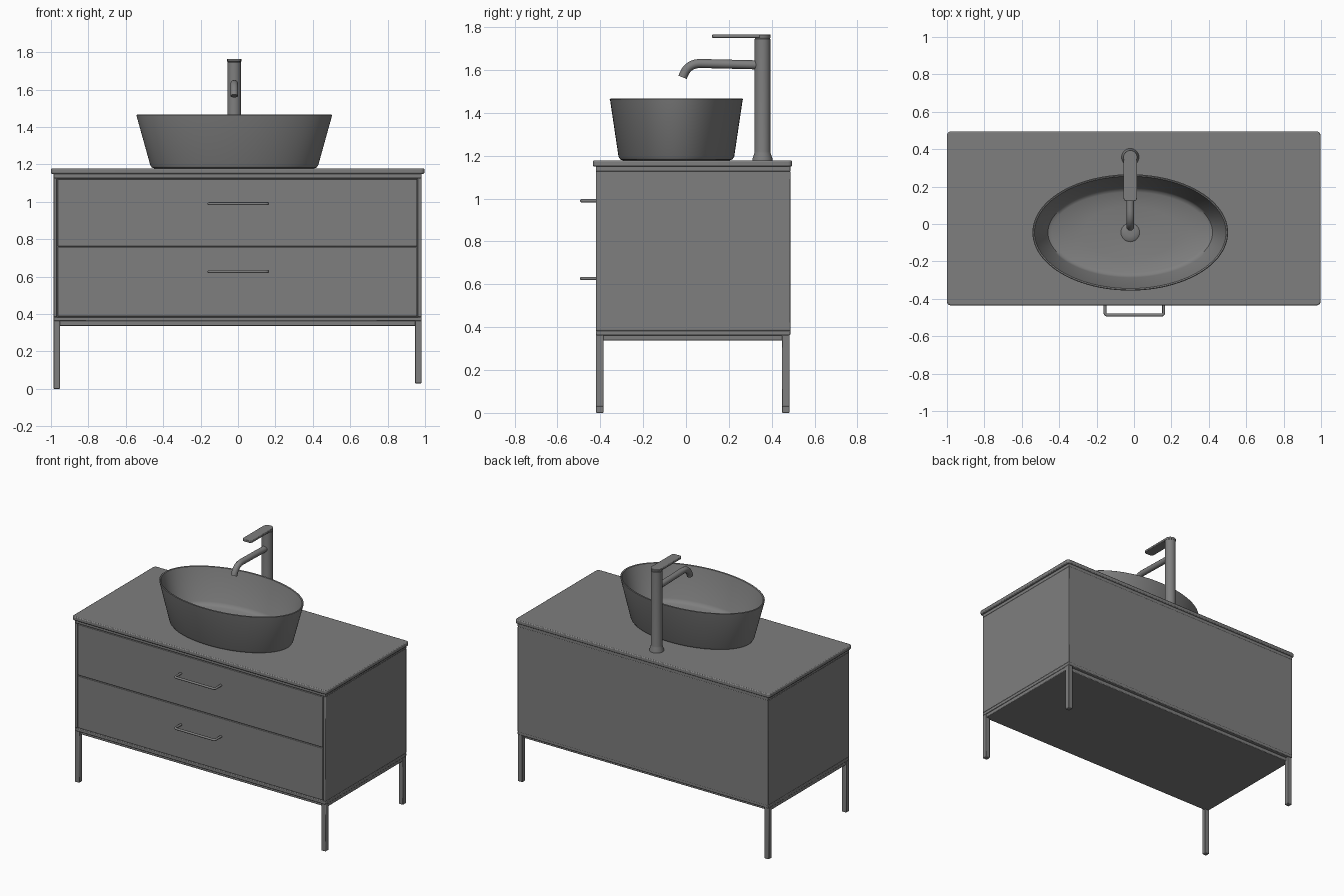
import bpy, bmesh, math
from mathutils import Vector

cube = bpy.data.objects.get("Cube")
if cube:
    bpy.data.objects.remove(cube, do_unlink=True)

GREY = (0.21, 0.21, 0.21, 1)
grey = bpy.data.materials.new("mid grey")
grey.use_nodes = True
grey.diffuse_color = GREY
grey.node_tree.nodes["Principled BSDF"].inputs["Base Color"].default_value = GREY


def finish(ob, bevel=0, segments=2):
    """Colour, soften and shade one part."""
    ob.data.materials.append(grey)
    if bevel:
        mod = ob.modifiers.new("soft edges", "BEVEL")
        mod.width, mod.segments, mod.limit_method = bevel, segments, "ANGLE"
    bpy.ops.object.select_all(action="DESELECT")
    ob.select_set(True)
    bpy.context.view_layer.objects.active = ob
    bpy.ops.object.shade_smooth_by_angle(angle=math.radians(35))
    return ob


def from_bmesh(name, bm):
    bmesh.ops.recalc_face_normals(bm, faces=bm.faces)
    mesh = bpy.data.meshes.new(name)
    bm.to_mesh(mesh)
    bm.free()
    ob = bpy.data.objects.new(name, mesh)
    bpy.context.collection.objects.link(ob)
    return ob


def box(name, x, y, z, bevel=0.004, corner=0):
    """Box from its (low, high) ranges, optionally with rounded upright corners."""
    bm = bmesh.new()
    bmesh.ops.create_cube(bm, size=1)
    for v in bm.verts:
        v.co = [r[0] if c < 0 else r[1] for c, r in zip(v.co, (x, y, z))]
    if corner:
        upright = [e for e in bm.edges if abs(e.verts[0].co.z - e.verts[1].co.z) > 1e-4]
        bmesh.ops.bevel(bm, geom=upright, offset=corner, segments=5, profile=0.5, affect="EDGES")
    return finish(from_bmesh(name, bm), bevel)


def lathe(name, centre, profile, sides=64):
    """Stack of elliptical rings (x radius, y radius, z), capped at both ends."""
    bm = bmesh.new()
    rings = []
    for rx, ry, z in profile:
        rings.append([bm.verts.new((centre[0] + rx * math.cos(a), centre[1] + ry * math.sin(a), z))
                      for a in (math.tau * i / sides for i in range(sides))])
    for lower, upper in zip(rings, rings[1:]):
        for i in range(sides):
            j = (i + 1) % sides
            bm.faces.new((lower[i], lower[j], upper[j], upper[i]))
    bm.faces.new(rings[0])
    bm.faces.new(rings[-1])
    return finish(from_bmesh(name, bm))


def tube(name, points, radius, bend=0, steps=8):
    """Round bar along a path, its inner corners rounded by the bend radius."""
    pts = [Vector(p) for p in points]
    path = [pts[0]]
    for before, p, after in zip(pts, pts[1:], pts[2:]):
        a = p + (before - p).normalized() * bend
        b = p + (after - p).normalized() * bend
        for i in range(steps + 1):
            t = i / steps
            path.append(a * (1 - t) ** 2 + p * 2 * t * (1 - t) + b * t * t)
    path.append(pts[-1])
    curve = bpy.data.curves.new(name, "CURVE")
    curve.dimensions = "3D"
    curve.bevel_depth, curve.bevel_resolution, curve.use_fill_caps = radius, 4, True
    spline = curve.splines.new("POLY")
    spline.points.add(len(path) - 1)
    for sp, p in zip(spline.points, path):
        sp.co = (*p, 1)
    ob = bpy.data.objects.new(name, curve)
    bpy.context.collection.objects.link(ob)
    bpy.ops.object.select_all(action="DESELECT")
    ob.select_set(True)
    bpy.context.view_layer.objects.active = ob
    bpy.ops.object.convert(target="MESH")
    return finish(bpy.context.object)


# Cabinet carcass and stone top
FRONT, BACK = -0.42, 0.487
LEFT, RIGHT = 0.981, -0.987
box("cabinet_body", (RIGHT + 0.004, LEFT - 0.004), (FRONT + 0.012, BACK), (0.38, 1.13))
for name, x in (("right_side_panel", (RIGHT, -0.967)), ("left_side_panel", (0.961, LEFT))):
    box(name, x, (FRONT, BACK), (0.384, 1.128))
box("top_support", (RIGHT, LEFT), (FRONT, BACK), (1.126, 1.152))
box("countertop", (-1, 0.997), (-0.435, 0.495), (1.15, 1.178), 0.006, 0.02)

# Base frame
box("base_rail", (RIGHT, LEFT), (FRONT, BACK), (0.362, 0.385))
box("base_plate", (RIGHT + 0.004, LEFT - 0.004), (-0.4, 0.463), (0.337, 0.364))

# Legs; the left pair is a little shorter
for side, x, foot in (("right", (RIGHT, -0.952), 0), ("left", (0.946, LEFT), 0.03)):
    for end, y in (("front", (FRONT, -0.385)), ("back", (0.447, 0.483))):
        box(f"{end}_{side}_leg", x, y, (foot, 0.364))

# Drawers with bar handles
for name, z, grip in (("upper", (0.762, 1.122), 0.99), ("lower", (0.388, 0.757), 0.627)):
    box(f"{name}_drawer_front", (-0.964, 0.958), (FRONT + 0.001, FRONT + 0.02), z, 0.003)
    tube(f"{name}_handle", [(-0.155, FRONT + 0.01, grip), (-0.155, -0.487, grip),
                            (0.159, -0.487, grip), (0.159, FRONT + 0.01, grip)], 0.008, 0.015)

# Oval basin: outer wall, thin rim, inner wall, floor falling to the drain
CX, CY = -0.02, -0.045
lathe("basin", (CX, CY), [
    (0.425, 0.248, 1.178), (0.44, 0.262, 1.183), (0.449, 0.27, 1.196), (0.522, 0.309, 1.458),
    (0.523, 0.311, 1.464), (0.519, 0.307, 1.467), (0.512, 0.3, 1.464), (0.51, 0.298, 1.456),
    (0.449, 0.241, 1.245), (0.44, 0.232, 1.229), (0.42, 0.215, 1.22), (0.25, 0.14, 1.211),
    (0.05, 0.05, 1.203)], 96)
lathe("drain_cap", (CX, CY), [
    (0.05, 0.05, 1.2), (0.05, 0.05, 1.208), (0.044, 0.044, 1.213), (0.02, 0.02, 1.216)], 32)

# Tap: column, curved spout and flat lever
TAP_Y = 0.357
lathe("tap_column", (CX, TAP_Y), [
    (0.047, 0.047, 1.175), (0.046, 0.046, 1.188), (0.038, 0.038, 1.212), (0.037, 0.037, 1.22),
    (0.037, 0.037, 1.745), (0.035, 0.035, 1.747), (0.035, 0.035, 1.75)], 40)
tube("tap_spout", [(CX, TAP_Y - 0.02, 1.624), (CX, 0.01, 1.632), (CX, -0.016, 1.566)], 0.021, 0.06)
box("tap_lever", (CX - 0.037, CX + 0.037), (0.122, TAP_Y), (1.75, 1.765), 0.003, 0.02)
lathe("lever_hub", (CX, TAP_Y), [
    (0.037, 0.037, 1.75), (0.038, 0.038, 1.752), (0.038, 0.038, 1.763), (0.036, 0.036, 1.765)], 40)
